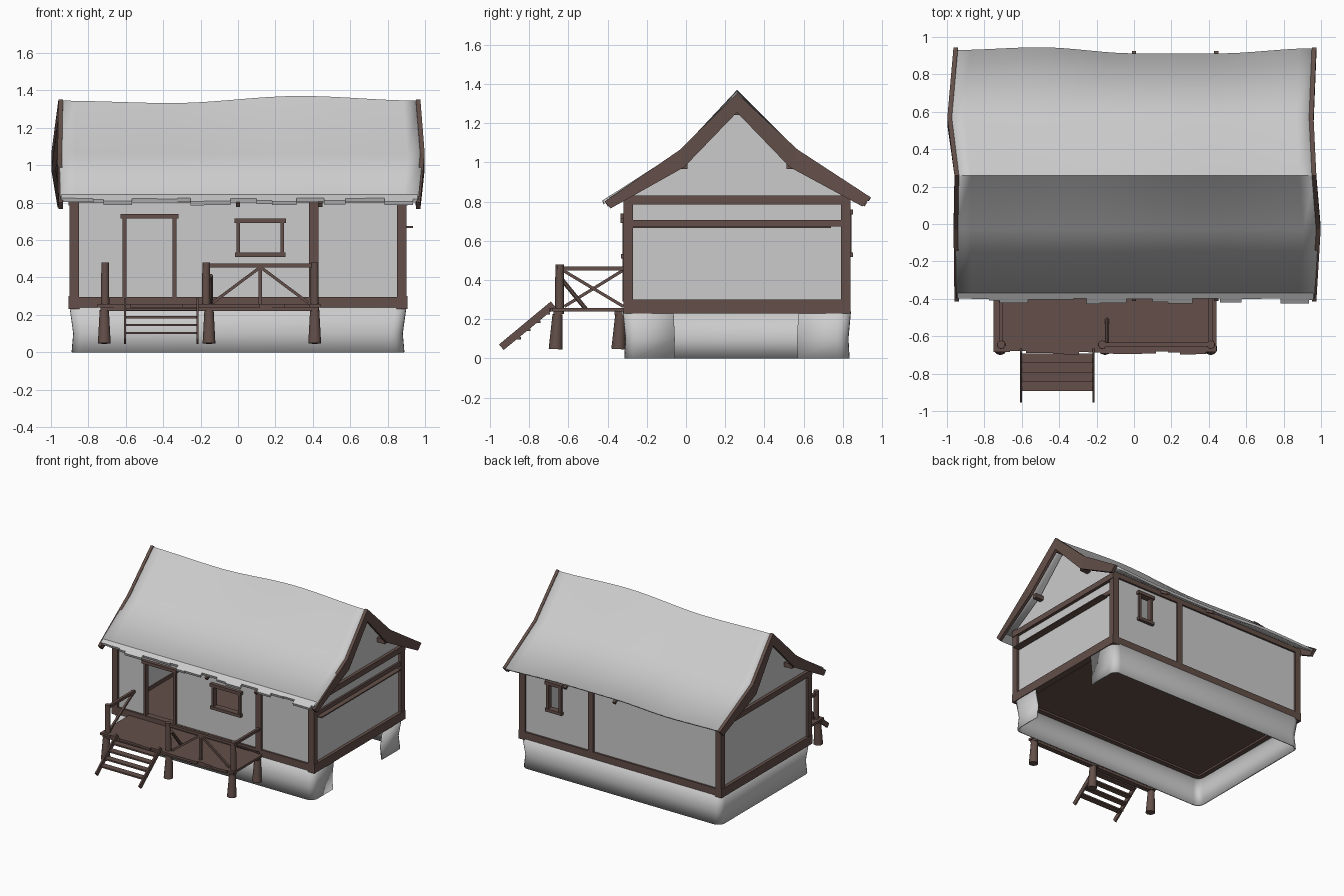
import bpy, bmesh, math, random
from mathutils import Vector

if "Cube" in bpy.data.objects:
    bpy.data.objects.remove(bpy.data.objects["Cube"])
random.seed(4)

def material(name, col):
    m = bpy.data.materials.new(name)
    m.diffuse_color = (*col, 1)
    m.use_nodes = True
    m.node_tree.nodes["Principled BSDF"].inputs["Base Color"].default_value = m.diffuse_color
    return m

GREY = material("pale_grey", (0.60, 0.60, 0.60))
WOOD = material("dark_wood", (0.125, 0.078, 0.066))

def mesh(name, verts, faces, mat, smooth=None, fix=True):
    me = bpy.data.meshes.new(name)
    me.from_pydata([tuple(v) for v in verts], [], faces)
    if fix:
        bm = bmesh.new()
        bm.from_mesh(me)
        bmesh.ops.recalc_face_normals(bm, faces=bm.faces)
        bm.to_mesh(me)
        bm.free()
    me.materials.append(mat)
    if smooth:
        for p in me.polygons:
            p.use_smooth = True
        me.set_sharp_from_angle(angle=math.radians(smooth))
    ob = bpy.data.objects.new(name, me)
    bpy.context.collection.objects.link(ob)
    return ob

def prism(name, ring_a, ring_b, mat, smooth=None):
    n = len(ring_a)
    faces = [tuple(range(n)), tuple(range(n, 2 * n))]
    faces += [(i, (i + 1) % n, n + (i + 1) % n, n + i) for i in range(n)]
    return mesh(name, list(ring_a) + list(ring_b), faces, mat, smooth)

def box(name, x0, x1, y0, y1, z0, z1, mat=WOOD):
    ring = lambda z: [(x0, y0, z), (x1, y0, z), (x1, y1, z), (x0, y1, z)]
    return prism(name, ring(z0), ring(z1), mat)

def beam(name, p, q, r, r2=None, sides=4, smooth=None):
    # straight member between two points, with radius r tapering to r2
    p, q = Vector(p), Vector(q)
    d = (q - p).normalized()
    up = Vector((0, 0, 1)) if abs(d.z) < 0.95 else Vector((0, 1, 0))
    u = d.cross(up).normalized()
    v = u.cross(d)
    def ring(c, rad):
        a = [math.tau * (i + 0.5) / sides for i in range(sides)]
        return [c + rad * (math.cos(t) * u + math.sin(t) * v) for t in a]
    return prism(name, ring(p, r), ring(q, r2 or r), WOOD, smooth)

def cut(ob, x0, x1, y0, y1, z0, z1):
    c = box("cutter", x0, x1, y0, y1, z0, z1)
    c.hide_render = True
    c.display_type = 'WIRE'
    c.hide_set(True)
    m = ob.modifiers.new("opening", 'BOOLEAN')
    m.operation, m.object, m.solver = 'DIFFERENCE', c, 'EXACT'

# Foundation: rounded skirt, open below and in the middle of the right side
path = [(0.89, 0.57)]
for cx, cy, a0 in ((0.83, 0.775, 0), (-0.83, 0.775, 90), (-0.83, -0.255, 180), (0.83, -0.255, 270)):
    for k in range(6):
        a = math.radians(a0 + 18 * k)
        path.append((cx + 0.06 * math.cos(a), cy + 0.06 * math.sin(a)))
path.append((0.89, -0.06))
verts = [(x * s, 0.26 + (y - 0.26) * s, z) for x, y in path
         for s, z in ((1.0, 0), (0.99, 0.1), (1.012, 0.24))]
faces = [(3 * i + k, 3 * i + 3 + k, 3 * i + 4 + k, 3 * i + 1 + k)
         for i in range(len(path) - 1) for k in (0, 1)]
skirt = mesh("foundation", verts, faces, GREY, 40, fix=False)
skirt.modifiers.new("thickness", 'SOLIDIFY').thickness = 0.012

# Floor and walls
box("house_floor", -0.87, 0.87, -0.295, 0.815, 0.245, 0.275)
front = box("front_wall", -0.88, 0.88, -0.305, -0.285, 0.25, 0.85, GREY)
cut(front, -0.60, -0.35, -0.5, -0.1, 0.276, 0.72)
cut(front, 0.0, 0.235, -0.5, -0.1, 0.52, 0.70)
back = box("back_wall", -0.88, 0.88, 0.805, 0.825, 0.25, 0.85, GREY)
cut(back, 0.54, 0.64, 0.6, 1.0, 0.54, 0.74)
gable = [(-0.30, 0.25), (0.82, 0.25), (0.82, 0.85), (0.57, 1.01),
         (0.26, 1.29), (-0.03, 1.01), (-0.30, 0.85)]
for s, side in ((-1, "left"), (1, "right")):
    prism(side + "_gable_wall", [(s * 0.86, y, z) for y, z in gable],
          [(s * 0.88, y, z) for y, z in gable], GREY)
    # side timbers
    xa, xb = sorted((s * 0.85, s * 0.905))
    box(side + "_sill", xa, xb, -0.32, 0.84, 0.23, 0.30)
    box(side + "_tie_beam", xa, xb, -0.32, 0.84, 0.785, 0.83)
    for y0, y1, end in ((-0.32, -0.27, "front"), (0.79, 0.84, "back")):
        box(f"{side}_{end}_post", s * 0.85, s * 0.90, y0, y1, 0.28, 0.82)
box("right_middle_beam", 0.86, 0.895, -0.29, 0.80, 0.672, 0.705)
box("right_ledge", 0.88, 0.935, -0.27, 0.74, 0.665, 0.674)
for y0, y1, end in ((-0.32, -0.27, "front"), (0.79, 0.84, "back")):
    box(end + "_sill", -0.905, 0.905, y0, y1, 0.23, 0.295)
    box(end + "_wall_plate", -0.90, 0.90, y0, y1, 0.80, 0.84)
box("front_middle_post", 0.38, 0.43, -0.32, -0.28, 0.28, 0.82)
box("back_middle_post", 0.24, 0.285, 0.80, 0.84, 0.28, 0.82)

# Door and window frames
def frame(name, x0, x1, z0, z1, y, t, sill=True):
    ya, yb = y - 0.02, y + 0.02
    for x in (x0, x1 - t):
        box(name + "_jamb", x, x + t, ya, yb, z0, z1)
    box(name + "_lintel", x0 - 0.012, x1 + 0.012, ya - 0.008, yb + 0.008, z1 - 0.005, z1 + 0.02)
    if sill:
        box(name + "_sill", x0 - 0.008, x1 + 0.008, ya - 0.006, yb + 0.006, z0 - 0.018, z0 + 0.006)
frame("door", -0.617, -0.33, 0.29, 0.72, -0.305, 0.02, False)
frame("front_window", -0.008, 0.245, 0.527, 0.695, -0.305, 0.019)
frame("back_window", 0.525, 0.655, 0.535, 0.74, 0.825, 0.02)

# Roof: sagging sheet, five rows from front eave over the ridge to the back eave
def wave(table, x):
    for (a, va), (b, vb) in zip(table, table[1:]):
        if x <= b:
            t = max(0, (x - a) / (b - a))
            return va + (vb - va) * t * t * (3 - 2 * t)
    return table[-1][1]
RIDGE = [(-0.96, 1.345), (-0.35, 1.332), (0.33, 1.37), (0.97, 1.345)]
EAVE = [(-0.96, 0.93), (-0.5, 0.945), (0.0, 0.912), (0.45, 0.912), (0.97, 0.94)]
PROFILE = [(-0.395, 0.825), (-0.03, 1.06), (0.26, 1.345), (0.57, 1.06), (0.94, 0.82)]
LEFT = [-0.96, -0.965, -0.96, -0.998, -0.965]
RIGHT = [0.975, 0.998, 0.975, 0.96, 0.975]
N = 24
verts = []
for i in range(N + 1):
    for j, (y, z) in enumerate(PROFILE):
        x = LEFT[j] + 0.01 + (RIGHT[j] - LEFT[j] - 0.02) * i / N
        verts.append((x, wave(EAVE, x) if j == 4 else y, wave(RIDGE, x) if j == 2 else z))
faces = [(5 * i + j, 5 * i + 5 + j, 5 * i + 6 + j, 5 * i + 1 + j) for i in range(N) for j in range(4)]
roof = mesh("roof", verts, faces, GREY, 35, fix=False)
roof.modifiers.new("thickness", 'SOLIDIFY').thickness = 0.02

# Ragged front eave boards
x = -0.945
while x < 0.955:
    x2 = min(x + random.uniform(0.05, 0.16), 0.96)
    e = random.uniform(0.0, 0.035)
    prof = [(-0.37, 0.842), (-0.395 - e, 0.826 - 0.64 * e), (-0.388 - e, 0.806 - 0.64 * e), (-0.36, 0.823)]
    prism("eave_board", [(x, y, z) for y, z in prof], [(x2, y, z) for y, z in prof], GREY)
    x = x2

# Bargeboards following the roof ends
LOWER = [(-0.385, 0.765), (-0.01, 0.975), (0.26, 1.255), (0.53, 0.975), (0.90, 0.775)]
for name, xs, t in (("left_bargeboard", LEFT, 0.024), ("right_bargeboard", RIGHT, -0.024)):
    top = [(-0.415, 0.80), (-0.03, 1.065), (0.26, 1.352), (0.57, 1.065), (0.945, 0.82)]
    verts = []
    for (y, z), (yl, zl), xo in zip(top, LOWER, xs):
        verts += [(xo, y, z), (xo, yl, zl), (xo + t, yl, zl), (xo + t, y, z)]
    faces = [(0, 1, 2, 3), (16, 17, 18, 19)]
    faces += [(4 * i + k, 4 * i + (k + 1) % 4, 4 * i + 4 + (k + 1) % 4, 4 * i + 4 + k)
              for i in range(4) for k in range(4)]
    mesh(name, verts, faces, WOOD)

# Purlins and rafter tails
for y, z in ((0.53, 0.985), (-0.01, 0.985), (0.26, 1.26)):
    beam("purlin", (-0.95, y, z), (0.95, y, z), 0.025)
for x in (0.0, 0.44):
    beam("front_rafter_tail", (x, -0.27, 0.865), (x, -0.405, 0.785), 0.016)
    beam("back_rafter_tail", (x, 0.79, 0.865), (x, 0.918, 0.785), 0.016)

# Porch deck with uneven plank ends
x = -0.75
while x < 0.43:
    x2 = min(x + random.uniform(0.05, 0.09), 0.44)
    box("deck_plank", x, x2, random.uniform(-0.70, -0.675), -0.31, 0.24, 0.258)
    x = x2
for y in (-0.655, -0.345):
    box("deck_joist", -0.735, 0.43, y - 0.02, y + 0.02, 0.22, 0.242)
for x in (-0.715, -0.155, 0.41):
    for y in (-0.665, -0.345):
        beam("porch_leg", (x, y, 0.047), (x, y + 0.01, 0.225), 0.036, 0.026, 10, 40)
for x in (-0.71, -0.17, 0.41):
    beam("railing_post", (x, -0.645, 0.225), (x, -0.645, 0.48), 0.023, 0.022, 10, 40)

# Railings and braces
beam("front_handrail", (-0.19, -0.645, 0.463), (0.43, -0.645, 0.463), 0.015)
beam("front_upright", (0.12, -0.645, 0.25), (0.12, -0.645, 0.46), 0.013)
for x in (-0.135, 0.375):
    beam("front_brace", (x, -0.645, 0.265), (0.12, -0.645, 0.455), 0.011)
for x in (-0.71, 0.41):
    beam("side_handrail", (x, -0.645, 0.458), (x, -0.31, 0.458), 0.015)
    beam("side_brace", (x, -0.63, 0.45) if x > 0 else (x, -0.62, 0.265),
         (x, -0.32, 0.265) if x > 0 else (x, -0.32, 0.45), 0.011)
beam("post_strut", (-0.145, -0.64, 0.41), (-0.145, -0.51, 0.25), 0.012, None, 8)

# Porch steps
for x in (-0.61, -0.222):
    prof = [(-0.955, 0.07), (-0.93, 0.043), (-0.665, 0.26), (-0.69, 0.29)]
    prism("stair_stringer", [(x, y, z) for y, z in prof], [(x + 0.012, y, z) for y, z in prof], WOOD)
for k in range(4):
    y, z = -0.717 - 0.05 * k, 0.235 - 0.042 * k
    box("stair_tread", -0.605, -0.215, y - 0.027, y + 0.024, z - 0.012, z)
